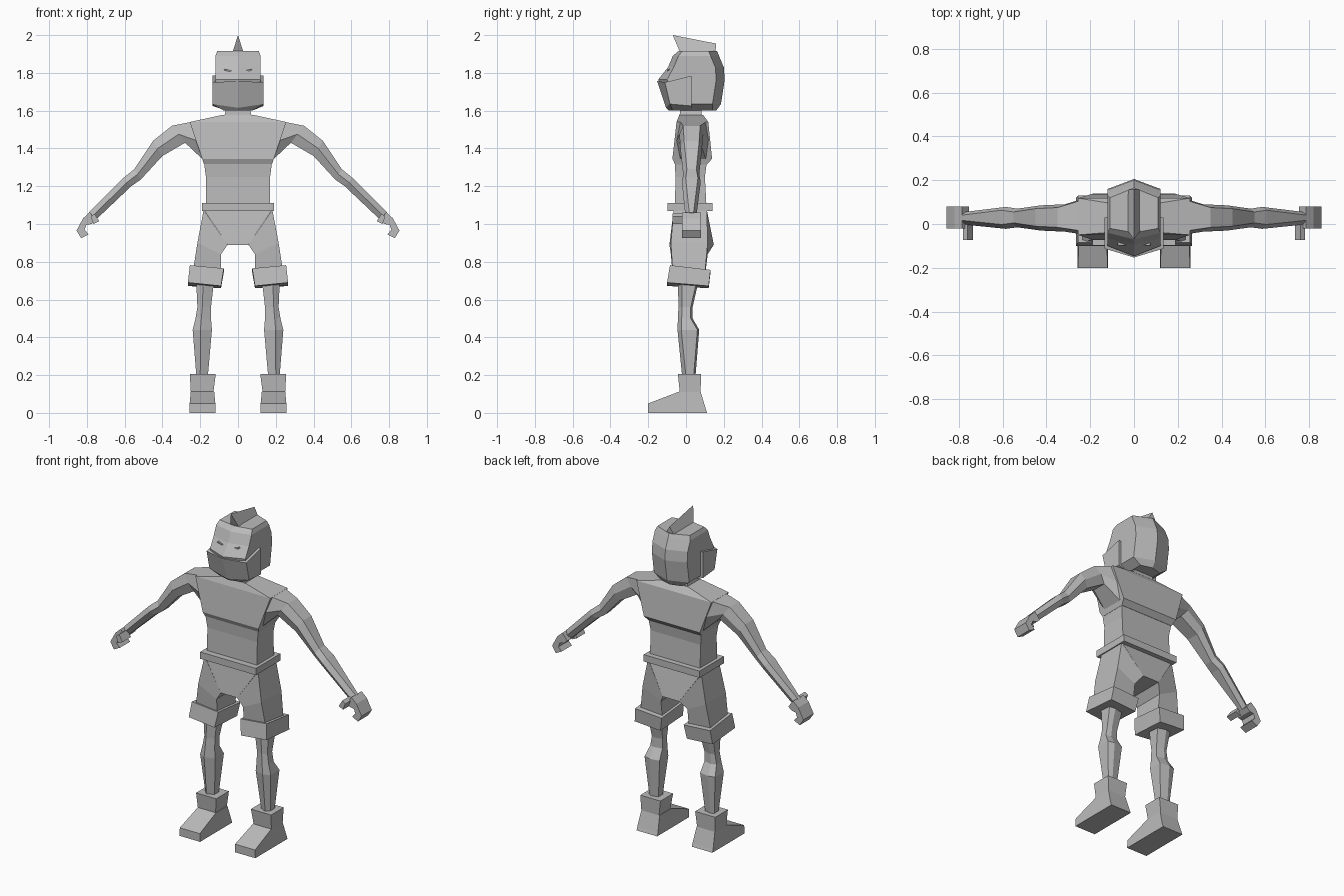
import bpy, bmesh, math

grey = bpy.data.materials.new("plain grey")
grey.diffuse_color = (0.5, 0.5, 0.5, 1)


def make(name, verts, faces):
    mesh = bpy.data.meshes.new(name)
    mesh.from_pydata(verts, [], faces)
    bm = bmesh.new()
    bm.from_mesh(mesh)
    bmesh.ops.recalc_face_normals(bm, faces=bm.faces)
    bm.to_mesh(mesh)
    bm.free()
    mesh.materials.append(grey)
    ob = bpy.data.objects.new(name, mesh)
    bpy.context.collection.objects.link(ob)
    return ob


def loft(name, rings):
    """Skin a list of equal-length point rings and cap both ends."""
    n, k = len(rings[0]), len(rings)
    faces = [(r * n + i, r * n + (i + 1) % n, (r + 1) * n + (i + 1) % n, (r + 1) * n + i)
             for r in range(k - 1) for i in range(n)]
    faces += [tuple(range(n)), tuple((k - 1) * n + i for i in range(n))]
    return make(name, [p for ring in rings for p in ring], faces)


def rect(x0, x1, y0, y1, z, z1=None):
    """Four-sided ring; z is the height at x0, z1 the height at x1."""
    z1 = z if z1 is None else z1
    return [(x0, y0, z), (x1, y0, z1), (x1, y1, z1), (x0, y1, z)]


def hexa(w, yf, yfs, ybs, yb, z):
    """Six-sided ring with a ridge at the front and back middle."""
    return [(0, yf, z), (w, yfs, z), (w, ybs, z), (0, yb, z), (-w, ybs, z), (-w, yfs, z)]


def pair(ob):
    """Mirror a right-hand part to the other side."""
    ob.modifiers.new("mirror", 'MIRROR')
    return ob


def prism(name, profile, axis, a, b):
    """Extrude a profile along x (points y,z) or along y (points x,z)."""
    put = (lambda p, t: (t, p[0], p[1])) if axis == 'x' else (lambda p, t: (p[0], t, p[1]))
    return loft(name, [[put(p, t) for p in profile] for t in (a, b)])


# Head with ridged face and back
loft("head", [hexa(.07, -.09, -.07, .14, .16, 1.60), hexa(.12, -.105, -.075, .14, .185, 1.635),
              hexa(.12, -.147, -.10, .16, .205, 1.765), hexa(.12, -.095, -.065, .155, .20, 1.83),
              hexa(.12, -.07, -.04, .13, .175, 1.89), hexa(.11, -.04, -.02, .12, .165, 1.915)])

# Jaw mask wrapping the lower face
mask = []
for w, zm, ym, ys, zs, zb in ((.075, 1.60, -.09, -.07, 1.60, 1.605), (.135, 1.615, -.106, -.085, 1.635, 1.625),
                              (.135, 1.757, -.153, -.112, 1.75, 1.785)):
    mask.append([(0, ym, zm), (w, ys, zs), (w, .03, zb), (-w, .03, zb), (-w, ys, zs)])
loft("jaw_mask", mask)

# Crest, wedge with a sharp ridge
loft("crest", [[(-.03, -.03, 1.905), (.03, -.03, 1.905), (0, -.07, 2.0)],
               [(-.03, .155, 1.905), (.03, .155, 1.905), (0, .16, 1.955)]])

# Narrow slanted eyes
pair(prism("eye", [(.035, 1.803), (.075, 1.815), (.072, 1.82), (.035, 1.812)], 'y', -.097, -.07))

# Neck and torso
loft("neck", [rect(-.075, .075, -.035, .085, 1.56), rect(-.06, .06, -.03, .08, 1.62)])
loft("abdomen", [rect(-.17, .17, -.06, .11, 1.06), rect(-.17, .17, -.055, .10, 1.25),
                 rect(-.18, .18, -.06, .11, 1.325)])
loft("chest", [rect(-.18, .18, -.058, .11, 1.315), rect(-.19, .19, -.072, .138, 1.345),
               rect(-.255, .255, -.05, .118, 1.54), rect(-.08, .08, -.035, .09, 1.578)])
loft("belt", [rect(-.19, .19, -.097, .14, 1.068), rect(-.19, .19, -.097, .14, 1.11)])

# Shorts: tapered pelvis plus two legs
loft("pelvis", [rect(-.18, .18, -.065, .11, 1.075), rect(-.055, .055, -.088, .147, .89)])
pair(loft("shorts_leg", [rect(.055, .182, -.088, .147, .89, 1.075)[:1] + [(.182, -.065, 1.075), (.182, .11, 1.075),
                         (.055, .147, .89)],
                         rect(.09, .215, -.08, .115, .84, .90), rect(.09, .24, -.07, .10, .72, .74)]))
pair(loft("shorts_cuff", [[(.09, -.10, .672), (.265, -.10, .69), (.265, .12, .672), (.09, .12, .66)],
                          [(.075, -.085, .765), (.255, -.085, .782), (.255, .13, .757), (.075, .13, .745)]]))

# Lower legs with a rear calf and a front shin ridge
legs = []
for z, x0, x1, yf, yb in ((.74, .13, .225, -.045, .07), (.67, .13, .22, -.042, .06), (.56, .143, .215, -.04, .035),
                          (.50, .143, .225, -.043, .035), (.44, .138, .24, -.045, .07), (.19, .16, .22, -.02, .05)):
    c = (x0 + x1) / 2 + .01
    legs.append([(x0, yf + .02, z), (c, yf, z), (x1, yf + .02, z), (x1, yb - .01, z), (c, yb, z), (x0, yb - .01, z)])
pair(loft("lower_leg", legs))

# Boots: collar and wedge foot
pair(loft("boot_collar", [rect(.13, .25, -.033, .077, .11), rect(.118, .255, -.043, .08, .205)]))
foot = []
for y, z, w in ((-.20, .05, .068), (-.035, .113, .062), (.077, .113, .062), (.11, 0, .07)):
    foot.append([(.188 - w, y, z), (.188 + w, y, z), (.188 + .07, y, 0), (.188 - .07, y, 0)])
foot[-1] = [(.118, .105, .02), (.258, .105, .02), (.258, .112, 0), (.118, .112, 0)]
pair(loft("boot_foot", foot))

# Arms: each row is lower x,z, upper x,z, front y, back y
arm = []
for xl, zl, xu, zu, yf, yb in ((.19, 1.345, .25, 1.54, -.05, .12), (.28, 1.43, .35, 1.52, -.035, .09),
                               (.40, 1.36, .45, 1.44, -.03, .085), (.515, 1.235, .55, 1.29, -.015, .07),
                               (.565, 1.20, .605, 1.245, -.022, .078), (.755, 1.02, .79, 1.06, -.003, .055)):
    arm.append([(xl, yf + .02, zl), ((xl + xu) / 2, yf, (zl + zu) / 2), (xu, yf + .02, zu),
                (xu, yb - .015, zu), ((xl + xu) / 2, yb, (zl + zu) / 2), (xl, yb - .015, zl)])
pair(loft("arm", arm))

# Curled hand and thumb
pair(prism("hand", [(.752, 1.02), (.785, 1.062), (.82, 1.03), (.855, .965), (.83, .925), (.79, .945),
                    (.812, .968), (.803, .995), (.775, 1.0)], 'y', -.02, .08))
pair(prism("thumb", [(.735, 1.015), (.76, 1.055), (.78, 1.04), (.765, 1.0)], 'y', -.072, .01))
